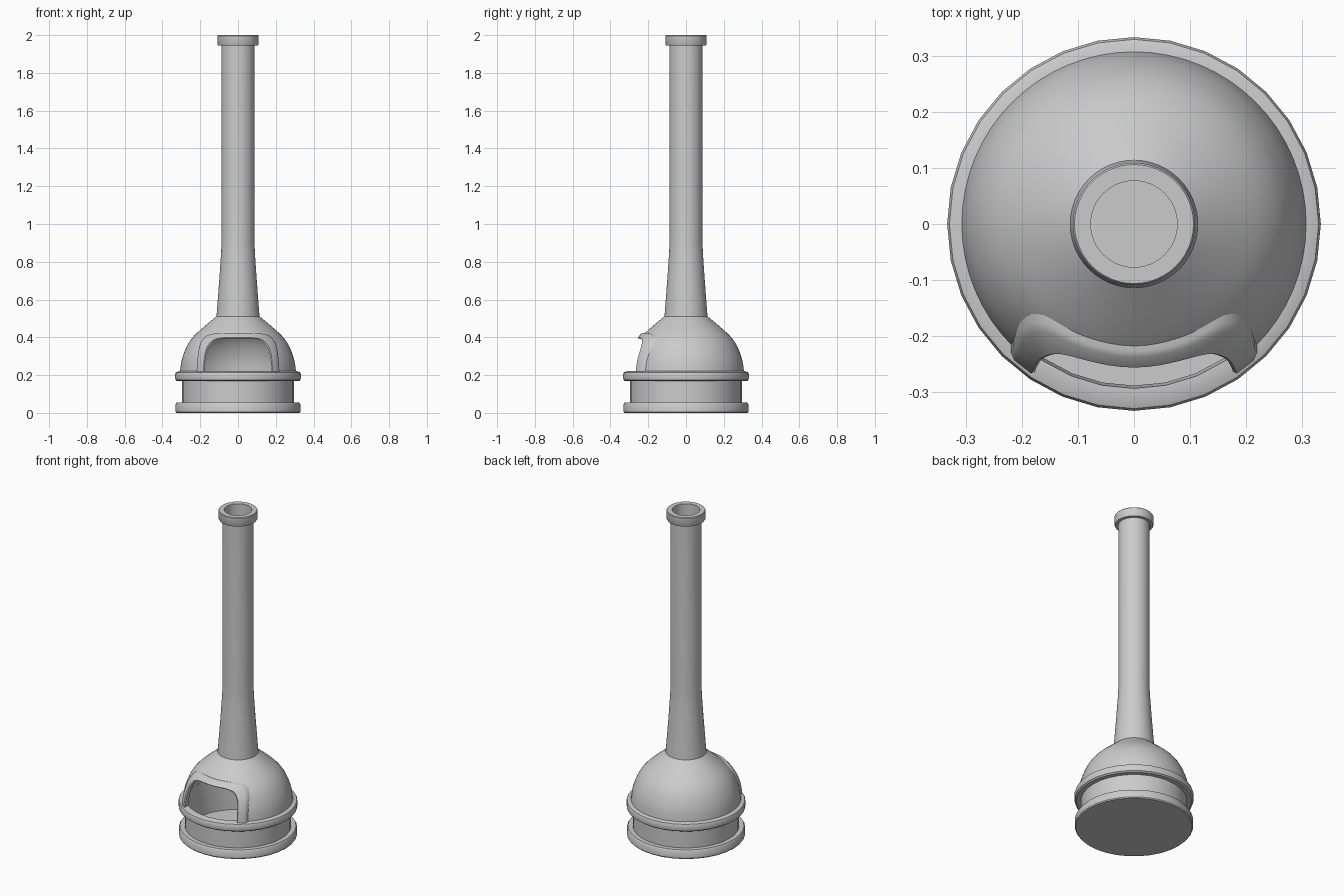
import bpy, bmesh, math

if "Cube" in bpy.data.objects:
    bpy.data.objects.remove(bpy.data.objects["Cube"])


def finish(name, bm, angle=35):
    bmesh.ops.remove_doubles(bm, verts=bm.verts, dist=1e-5)
    bmesh.ops.recalc_face_normals(bm, faces=bm.faces)
    me = bpy.data.meshes.new(name)
    bm.to_mesh(me)
    bm.free()
    ob = bpy.data.objects.new(name, me)
    bpy.context.collection.objects.link(ob)
    smooth(ob, angle)
    return ob


def smooth(ob, angle=35):
    bpy.ops.object.select_all(action='DESELECT')
    ob.select_set(True)
    bpy.context.view_layer.objects.active = ob
    bpy.ops.object.shade_smooth_by_angle(angle=math.radians(angle))


def loft(name, rings, close_rings=True, caps=False, angle=35):
    """Skin a list of closed point loops."""
    bm = bmesh.new()
    vs = [[bm.verts.new(p) for p in ring] for ring in rings]
    n, m = len(rings), len(rings[0])
    for i in range(n if close_rings else n - 1):
        a, b = vs[i], vs[(i + 1) % n]
        for j in range(m):
            k = (j + 1) % m
            bm.faces.new((a[j], a[k], b[k], b[j]))
    if caps:
        bm.faces.new(vs[0])
        bm.faces.new(vs[-1])
    return finish(name, bm, angle)


def lathe(name, profile, steps):
    """Revolve a closed (radius, z) outline about z."""
    turns = [2 * math.pi * i / steps for i in range(steps)]
    return loft(name, [[(max(r, 1e-7) * math.cos(t), max(r, 1e-7) * math.sin(t), z)
                        for r, z in profile] for t in turns])


def spline(pts, sub=4):
    """Smooth curve through 2D points."""
    out = []
    for i in range(len(pts) - 1):
        p0, p1, p2 = pts[max(i - 1, 0)], pts[i], pts[i + 1]
        p3 = pts[min(i + 2, len(pts) - 1)]
        for s in range(sub):
            t = s / sub
            out.append(tuple(0.5 * (2 * b + (c - a) * t + (2 * a - 5 * b + 4 * c - d) * t * t
                                    + (3 * b - a - 3 * c + d) * t ** 3)
                             for a, b, c, d in zip(p0, p1, p2, p3)))
    return out + [pts[-1]]


# Firebox base: two rounded rings, straight wall, hollow with a floor
lathe("firebox_base", [
    (0, 0), (0.325, 0), (0.33, 0.006), (0.33, 0.046), (0.324, 0.055), (0.297, 0.055),
    (0.297, 0.168), (0.322, 0.168), (0.331, 0.175), (0.333, 0.185), (0.333, 0.205),
    (0.329, 0.215), (0.312, 0.221), (0.293, 0.221), (0.288, 0.168), (0.288, 0.02), (0, 0.02)], 32)

# Dome shell
dome_curve = spline([(0.307, 0.22), (0.297, 0.285), (0.27, 0.355), (0.235, 0.405),
                     (0.185, 0.452), (0.113, 0.512)], 3)
inner_curve = [(r - 0.013, z - 0.012 * (z - 0.22) / 0.29) for r, z in dome_curve]
dome = lathe("dome", dome_curve + inner_curve[::-1], 64)


def dome_radius(z):
    for (r0, z0), (r1, z1) in zip(dome_curve, dome_curve[1:]):
        if z <= z1:
            return r0 + (r1 - r0) * (z - z0) / (z1 - z0)
    return dome_curve[-1][0]


# Mouth outlines in the front plane
def arch(half):
    full = half + [(-x, z) for x, z in half[::-1] if x != 0]
    return spline(full, 4)


inner = arch([(-0.177, 0.22), (-0.172, 0.29), (-0.16, 0.34), (-0.132, 0.378),
              (-0.085, 0.393), (0, 0.395)])
outer = arch([(-0.219, 0.22), (-0.212, 0.305), (-0.198, 0.37), (-0.16, 0.412),
              (-0.085, 0.422), (0, 0.423)])
middle = [((a[0] + b[0]) / 2, (a[1] + b[1]) / 2) for a, b in zip(inner, outer)]

# Cut the mouth out of the dome
outline = [(middle[0][0], 0.2)] + middle + [(middle[-1][0], 0.2)]
cutter = loft("mouth_cutter", [[(x, y, z) for x, z in outline] for y in (-0.5, -0.06)],
              close_rings=False, caps=True)
cutter.hide_render = True
mod = dome.modifiers.new("mouth", 'BOOLEAN')
mod.operation = 'DIFFERENCE'
mod.solver = 'EXACT'
mod.object = cutter
bpy.context.view_layer.objects.active = dome
bpy.ops.object.modifier_apply(modifier=mod.name)
bpy.data.objects.remove(cutter)
smooth(dome)


# Mouth frame hugging the dome
def on_dome(p, d):
    x, z = p
    return (x, -math.sqrt(max((dome_radius(z) + d) ** 2 - x * x, 1e-4)), z)


def mix(a, b, t):
    return (a[0] + (b[0] - a[0]) * t, a[1] + (b[1] - a[1]) * t)


section = [(0, -0.015), (0, 0.01), (0.15, 0.016), (0.85, 0.016), (1, 0.01), (1, -0.015)]
loft("mouth_frame", [[on_dome(mix(a, b, t), d) for t, d in section]
                     for a, b in zip(inner, outer)], close_rings=False, caps=True, angle=50)

# Flared chimney pipe, open through to the firebox
lathe("chimney", [(0.114, 0.508), (0.107, 0.6), (0.098, 0.72), (0.09, 0.84), (0.087, 0.9),
                  (0.088, 1.95), (0.077, 1.95), (0.077, 0.84), (0.098, 0.505)], 48)

# Rim at the chimney top
lathe("chimney_rim", [(0.077, 1.945), (0.106, 1.945), (0.109, 1.95), (0.109, 1.996),
                      (0.106, 2.0), (0.077, 2.0)], 48)
